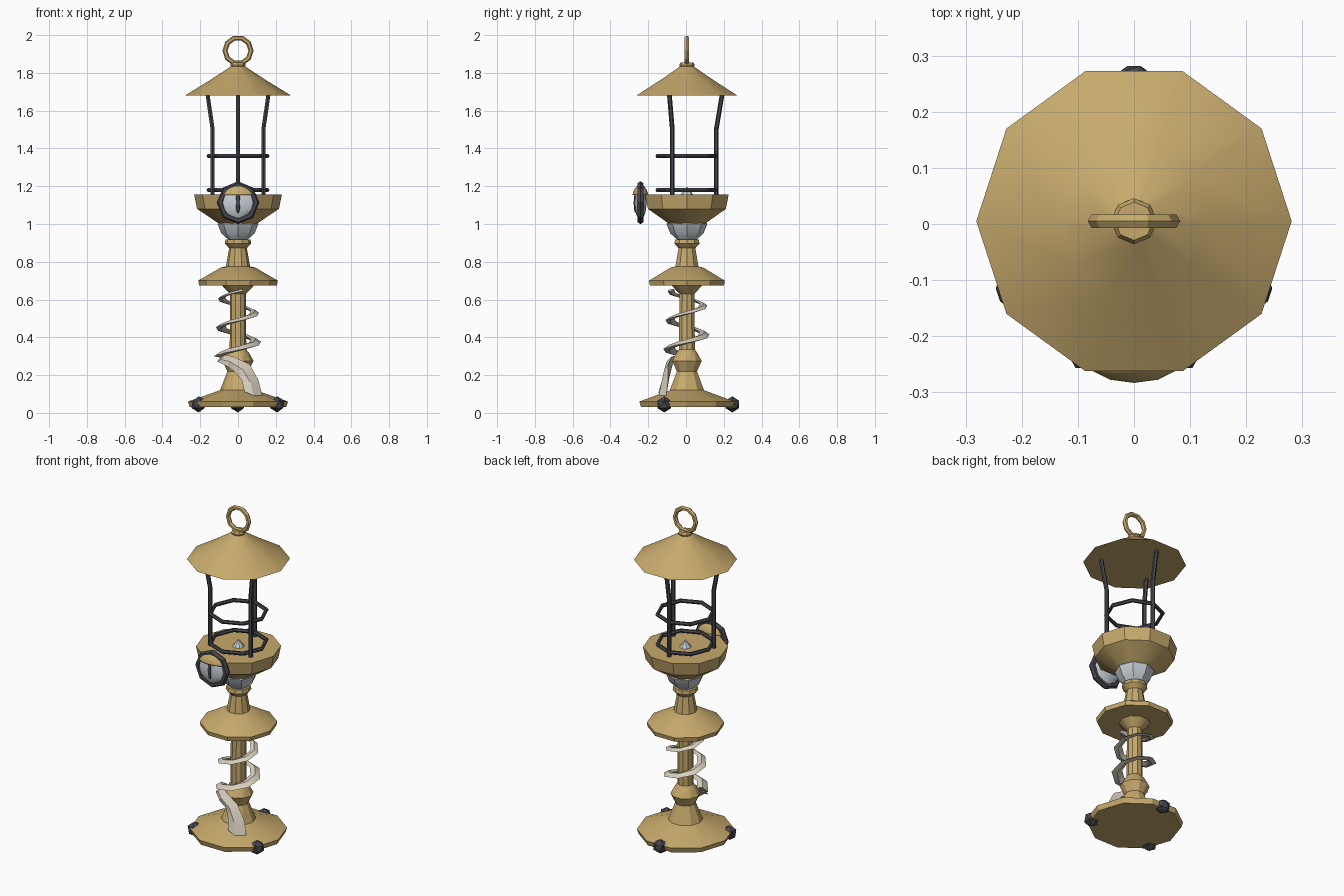
import bpy, bmesh, math
from mathutils import Vector

if "Cube" in bpy.data.objects:
    bpy.data.objects.remove(bpy.data.objects["Cube"])

CY = 0.005  # y of the main axis


def material(name, rgb):
    m = bpy.data.materials.new(name)
    m.diffuse_color = (*rgb, 1)
    m.use_nodes = True
    m.node_tree.nodes["Principled BSDF"].inputs["Base Color"].default_value = m.diffuse_color
    return m


GOLD = material("aged_gold", (0.57, 0.40, 0.15))
IRON = material("dark_iron", (0.062, 0.062, 0.075))
SILVER = material("pale_silver", (0.58, 0.64, 0.68))
IVORY = material("ivory", (0.68, 0.62, 0.51))


def finish(ob, name, mat):
    ob.name = name
    ob.data.materials.clear()
    ob.data.materials.append(mat)
    bpy.ops.object.select_all(action='DESELECT')
    ob.select_set(True)
    bpy.context.view_layer.objects.active = ob
    bpy.ops.object.shade_smooth_by_angle(angle=math.radians(30))
    return ob


def loft(name, rings, mat):
    """Skin a list of equal-length vertex rings and cap both ends."""
    bm = bmesh.new()
    loops = [[bm.verts.new(p) for p in ring] for ring in rings]
    n = len(loops[0])
    for a, b in zip(loops, loops[1:]):
        for i in range(n):
            j = (i + 1) % n
            bm.faces.new((a[i], a[j], b[j], b[i]))
    bm.faces.new(loops[0][::-1])
    bm.faces.new(loops[-1])
    bmesh.ops.recalc_face_normals(bm, faces=bm.faces)
    me = bpy.data.meshes.new(name)
    bm.to_mesh(me)
    bm.free()
    ob = bpy.data.objects.new(name, me)
    bpy.context.collection.objects.link(ob)
    return finish(ob, name, mat)


def polar(r, a, z):
    return Vector((r * math.cos(a), CY + r * math.sin(a), z))


def lathe(name, profile, mat, sides=10):
    return loft(name, [[polar(r, math.tau * i / sides, z) for i in range(sides)]
                       for r, z in profile], mat)


def torus(name, loc, major, minor, mat, segs=8, rot=(0, 0, 0)):
    bpy.ops.mesh.primitive_torus_add(location=loc, rotation=rot, major_radius=major,
                                     minor_radius=minor, major_segments=segs, minor_segments=6)
    return finish(bpy.context.object, name, mat)


def ellipsoid(name, loc, size, mat, segs=12, rings=8):
    bpy.ops.mesh.primitive_uv_sphere_add(segments=segs, ring_count=rings, radius=1, location=loc)
    ob = bpy.context.object
    for v in ob.data.vertices:
        v.co = Vector(v.co[k] * size[k] for k in range(3))
    return finish(ob, name, mat)


# Turned body: base, column, tray
lathe("base_and_lower_column", [(0.255, 0.03), (0.265, 0.06), (0.095, 0.12), (0.056, 0.22),
                                (0.082, 0.275), (0.06, 0.315), (0.044, 0.335),
                                (0.042, 0.63), (0.085, 0.675)], GOLD)
lathe("middle_disc", [(0.206, 0.675), (0.211, 0.7), (0.09, 0.77), (0.064, 0.775),
                      (0.047, 0.872), (0.07, 0.897), (0.066, 0.918), (0.04, 0.92)], GOLD)
lathe("bowl", [(0.09, 0.995), (0.217, 1.08), (0.232, 1.155)], GOLD)

# Silver cup under the bowl and its pointed tip inside
lathe("silver_cup", [(0.045, 0.912), (0.088, 0.95), (0.108, 1.0), (0.09, 1.03)], SILVER, 8)
lathe("silver_tip", [(0.036, 1.15), (0.03, 1.16), (0.001, 1.197)], SILVER, 8)

# Roof with collar and hanging ring
lathe("roof", [(0.281, 1.68), (0.135, 1.77), (0.04, 1.833)], GOLD)
lathe("roof_collar", [(0.036, 1.83), (0.041, 1.842), (0.034, 1.855)], GOLD, 8)
torus("hanging_ring", (0, CY, 1.918), 0.069, 0.0135, GOLD, 10, (math.pi / 2, 0, 0))

# Cage bars and feet, repeated three times around the axis
for k in range(3):
    a = math.radians(90 + 120 * k)
    out, side = polar(1, a, 0) - Vector((0, CY, 0)), Vector((-math.sin(a), math.cos(a), 0))
    rings = []
    for r, z in [(0.155, 1.14), (0.155, 1.5), (0.186, 1.685)]:
        c = polar(r, a, z)
        rings.append([c + 0.0125 * (math.cos(t) * out + math.sin(t) * side)
                      for t in (math.tau * i / 6 for i in range(6))])
    loft(f"cage_bar_{k + 1}", rings, IRON)
    bpy.ops.mesh.primitive_ico_sphere_add(subdivisions=1, radius=0.043, location=polar(0.24, a, 0.045))
    finish(bpy.context.object, f"foot_{k + 1}", IRON)

# Cage hoops
for k, z in enumerate((1.18, 1.36)):
    torus(f"cage_hoop_{k + 1}", (0, CY, z), 0.155, 0.0115, IRON)

# Eye on the front rim: frame, ball, slit pupil, upper lid
EYE = Vector((0, -0.241, 1.113))
torus("eye_frame", EYE, 0.095, 0.018, IRON, 8, (math.pi / 2, 0, 0))
ellipsoid("eyeball", EYE, (0.088, 0.032, 0.088), SILVER)
ellipsoid("pupil", EYE + Vector((0, -0.027, 0)), (0.014, 0.009, 0.055), IRON, 8, 6)
lid = ellipsoid("upper_lid", EYE, (0.095, 0.047, 0.095), GOLD, 12, 12)
bm = bmesh.new()
bm.from_mesh(lid.data)
geom = bm.verts[:] + bm.edges[:] + bm.faces[:]
cut = bmesh.ops.bisect_plane(bm, geom=geom, plane_co=(0, 0, 0.04), plane_no=(0, 0, 1), clear_inner=True)
bmesh.ops.contextual_create(bm, geom=[e for e in cut["geom_cut"] if isinstance(e, bmesh.types.BMEdge)])
bm.to_mesh(lid.data)
bm.free()

# Ivory horn: broad foot on the base, then a tapering spiral up the column
# (centre, half width vector, half thickness vector)
path = [((0.082, -0.125, 0.10), (0.048, 0.02, -0.012), (0, 0.018, 0.008)),
        ((0.065, -0.11, 0.17), (0.044, 0.015, 0.0), (0, 0.02, 0.008)),
        ((0.025, -0.095, 0.235), (0.038, 0.0, 0.022), (0, 0.02, 0.005)),
        ((-0.04, -0.085, 0.272), (0.015, 0.01, 0.026), (0.005, 0.018, 0)),
        ((-0.09, -0.045, 0.29), (0.02, 0.01, 0.018), (0, 0.015, 0.008))]
sections = [[Vector(p) for p in row] for row in path]
START, STEPS, PITCH = math.radians(195), 18, 0.152
for i in range(STEPS + 1):
    t = i / STEPS
    a = START + math.tau * i / 8
    width = 0.032 * (1 - 0.45 * t)
    c = polar(0.1 - 0.012 * t, a, 0.308 + PITCH * i / 8)
    radial = Vector((math.cos(a), math.sin(a), -0.25))
    sections.append([c, radial * width, Vector((0, 0, 0.014 * (1 - 0.5 * t)))])
loft("spiral_horn", [[c + u, c + v, c - u, c - v] for c, u, v in sections], IVORY)
